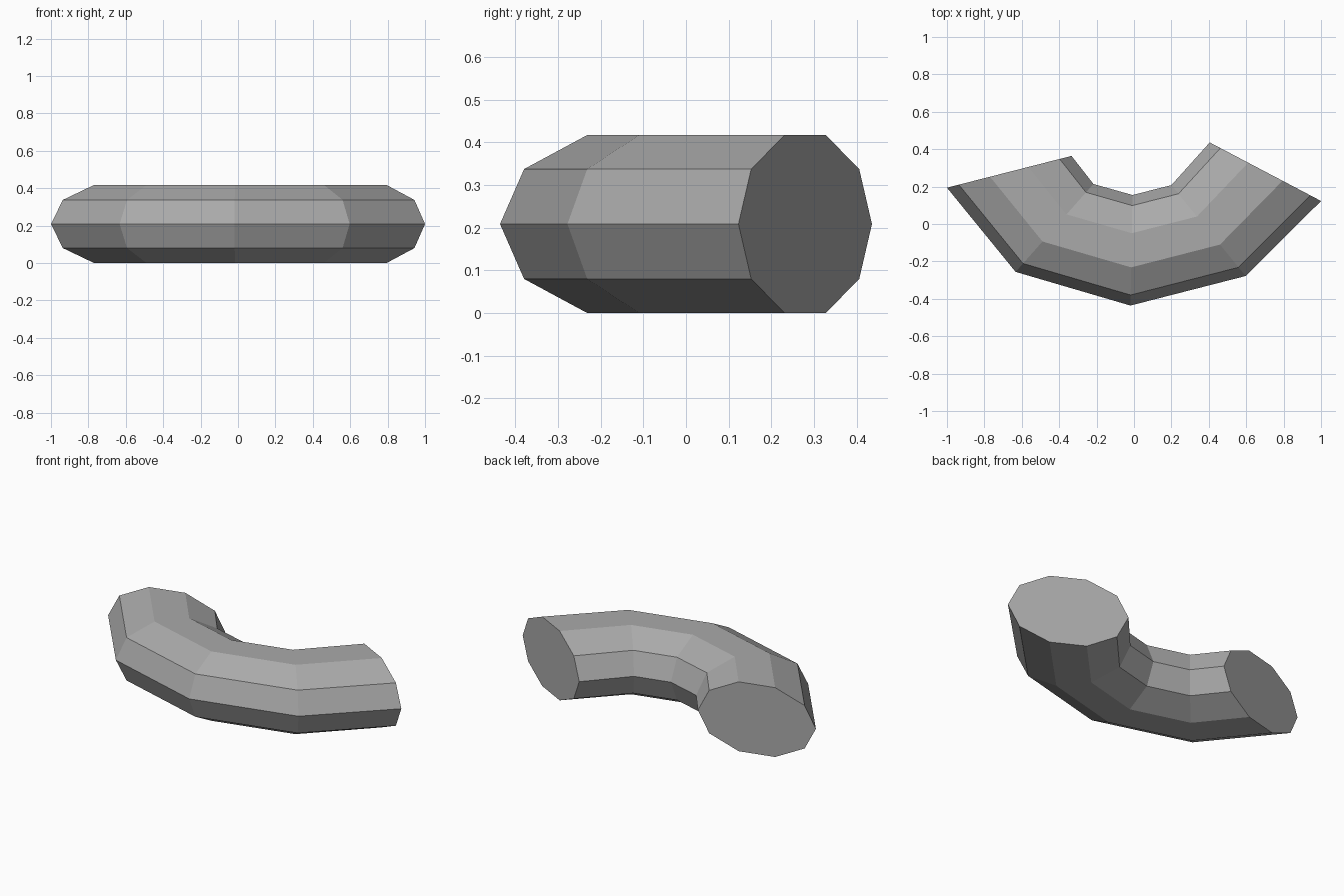
import bpy
import bmesh
import math
from mathutils import Vector

cube = bpy.data.objects.get("Cube")
if cube:
    bpy.data.objects.remove(cube, do_unlink=True)

SIDES = 10
RADIUS = 0.2192   # vertical radius of the tube
MID_Z = RADIUS * math.sin(math.radians(72))

# Outer and inner edge of the bend at each ring, left to right
outer = [(-1.0, 0.194), (-0.633, -0.256), (-0.019, -0.436), (0.597, -0.278), (1.0, 0.123)]
inner = [(-0.334, 0.364), (-0.217, 0.214), (-0.008, 0.155), (0.2, 0.208), (0.405, 0.436)]

# Plain grey
grey = bpy.data.materials.new("grey")
grey.use_nodes = True
colour = (0.4, 0.4, 0.4, 1)
grey.diffuse_color = colour
grey.node_tree.nodes["Principled BSDF"].inputs["Base Color"].default_value = colour

# Ten-sided oval ring at each station, bridged into a curved tube
bm = bmesh.new()
rings = []
for o, i in zip(outer, inner):
    o, i = Vector((*o, MID_Z)), Vector((*i, MID_Z))
    centre, half = (o + i) / 2, (o - i) / 2
    ring = []
    for k in range(SIDES):
        a = math.tau * k / SIDES
        ring.append(bm.verts.new(centre + half * math.cos(a) + Vector((0, 0, RADIUS * math.sin(a)))))
    rings.append(ring)

for a, b in zip(rings, rings[1:]):
    for k in range(SIDES):
        n = (k + 1) % SIDES
        bm.faces.new((a[k], b[k], b[n], a[n]))

# Flat end caps
bm.faces.new(rings[0])
bm.faces.new(rings[-1])
bmesh.ops.recalc_face_normals(bm, faces=bm.faces)

mesh = bpy.data.meshes.new("curved_tube")
bm.to_mesh(mesh)
bm.free()
mesh.materials.append(grey)
tube = bpy.data.objects.new("curved_tube", mesh)
bpy.context.collection.objects.link(tube)
